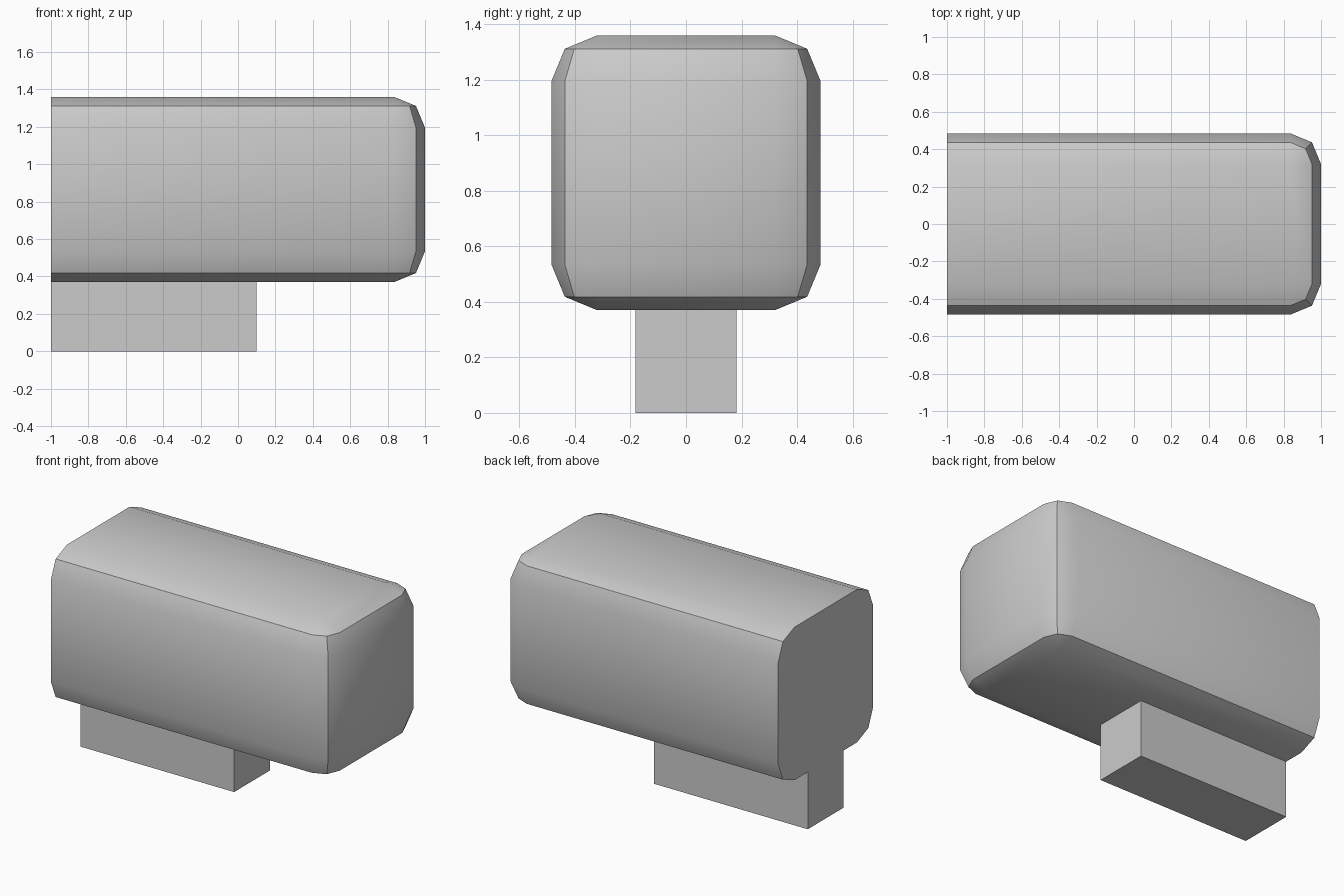
import bpy, bmesh
from math import cos, sin, radians

cube = bpy.data.objects.get("Cube")
if cube:
    bpy.data.objects.remove(cube, do_unlink=True)

# One plain grey
GREY = (0.6, 0.6, 0.6, 1)
grey = bpy.data.materials.new("plain_grey")
grey.use_nodes = True
grey.diffuse_color = GREY
grey.node_tree.nodes["Principled BSDF"].inputs["Base Color"].default_value = GREY

BACK, FRONT = -1.0, 1.0
HALF_WIDTH = 0.485
BOTTOM, TOP = 0.37, 1.36
ROUND = 0.165


def add_object(name, bm):
    bmesh.ops.recalc_face_normals(bm, faces=bm.faces)
    mesh = bpy.data.meshes.new(name)
    bm.to_mesh(mesh)
    bm.free()
    mesh.materials.append(grey)
    obj = bpy.data.objects.new(name, mesh)
    bpy.context.collection.objects.link(obj)
    return obj


def outline(radius):
    """Plan outline: square at the flat end, rounded at the other."""
    cx, cy = FRONT - ROUND, HALF_WIDTH - ROUND
    right = [(BACK, -cy - radius)]
    for azimuth in (-90, -45, 0):
        a = radians(azimuth)
        right.append((cx + radius * cos(a), -cy + radius * sin(a)))
    return right + [(x, -y) for x, y in reversed(right)]


# Body: outlines stacked through the rounded bottom and top edges
bm = bmesh.new()
rings = []
for centre, angles in ((BOTTOM + ROUND, (-90, -45, 0)), (TOP - ROUND, (0, 45, 90))):
    for angle in angles:
        a = radians(angle)
        z = centre + ROUND * sin(a)
        rings.append([bm.verts.new((x, y, z)) for x, y in outline(ROUND * cos(a))])

for low, high in zip(rings, rings[1:]):
    for i in range(len(low) - 1):
        bm.faces.new((low[i], low[i + 1], high[i + 1], high[i]))
bm.faces.new(rings[0])
bm.faces.new(rings[-1])
# Flat end
bm.faces.new([r[0] for r in rings] + [r[-1] for r in reversed(rings)])
bmesh.ops.remove_doubles(bm, verts=bm.verts, dist=0.001)
body = add_object("rounded_body", bm)

bpy.ops.object.select_all(action="DESELECT")
body.select_set(True)
bpy.context.view_layer.objects.active = body
bpy.ops.object.shade_smooth_by_angle(angle=radians(30))

# Foot: plain block flush with the flat end
bm = bmesh.new()
bmesh.ops.create_cube(bm, size=1)
bmesh.ops.scale(bm, vec=(1.1, 0.365, BOTTOM), verts=bm.verts)
bmesh.ops.translate(bm, vec=(BACK + 0.55, 0, BOTTOM / 2), verts=bm.verts)
add_object("foot_block", bm)
